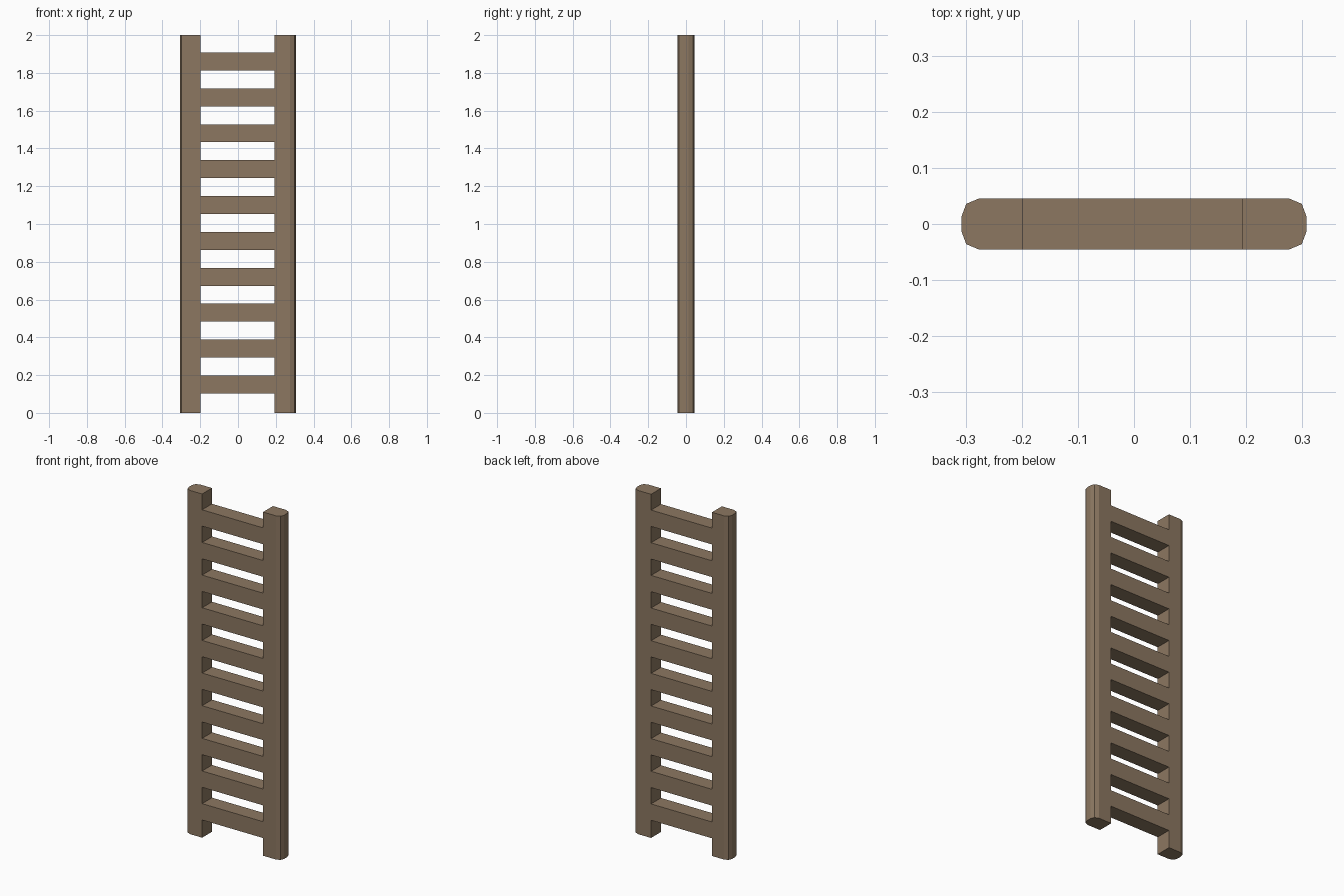
import bpy
import bmesh

if "Cube" in bpy.data.objects:
    bpy.data.objects.remove(bpy.data.objects["Cube"])

HEIGHT = 2.0
HALF_DEPTH = 0.0455
RUNGS, RUNG_HEIGHT, FIRST_RUNG, PITCH = 10, 0.095, 0.103, 0.19

wood = bpy.data.materials.new("brown wood")
wood.diffuse_color = (0.262, 0.186, 0.120, 1.0)
wood.use_nodes = True
wood.node_tree.nodes["Principled BSDF"].inputs["Base Color"].default_value = wood.diffuse_color

# Heights where the rails are divided: floor, each rung's bottom and top, rail top
levels = [0.0]
for i in range(RUNGS):
    bottom = FIRST_RUNG + i * PITCH
    levels += [bottom, bottom + RUNG_HEIGHT]
levels.append(HEIGHT)


def rail_section(inner, outer):
    """Rail outline from front inner corner, round the outside, to back inner corner."""
    s = 1 if outer > 0 else -1
    half = [(inner, HALF_DEPTH), (outer - s * 0.031, HALF_DEPTH),
            (outer - s * 0.008, 0.036), (outer, 0.0145)]
    return [(x, -y) for x, y in half] + [(x, y) for x, y in reversed(half)]


bm = bmesh.new()


def build_rail(inner, outer):
    rings = [[bm.verts.new((x, y, z)) for x, y in rail_section(inner, outer)]
             for z in levels]
    n = len(rings[0])
    for k, (a, b) in enumerate(zip(rings, rings[1:])):
        for j in range(n):
            if j == n - 1 and k % 2 == 1:
                continue  # opening where a rung joins the inner face
            m = (j + 1) % n
            bm.faces.new((a[j], a[m], b[m], b[j]))
    bm.faces.new(rings[0])
    bm.faces.new(rings[-1])
    return rings


# Two rails
left = build_rail(-0.199, -0.307)
right = build_rail(0.193, 0.307)

# Rungs: flush bars joining the openings
for k in range(1, len(levels) - 1, 2):
    ends = [[r[k][0], r[k][-1], r[k + 1][-1], r[k + 1][0]] for r in (left, right)]
    for j in range(4):
        m = (j + 1) % 4
        bm.faces.new((ends[0][j], ends[0][m], ends[1][m], ends[1][j]))

# Merge the coplanar strips into clean flat faces
bmesh.ops.recalc_face_normals(bm, faces=bm.faces)

mesh = bpy.data.meshes.new("ladder")
bm.to_mesh(mesh)
bm.free()
mesh.materials.append(wood)
ladder = bpy.data.objects.new("ladder", mesh)
bpy.context.collection.objects.link(ladder)
